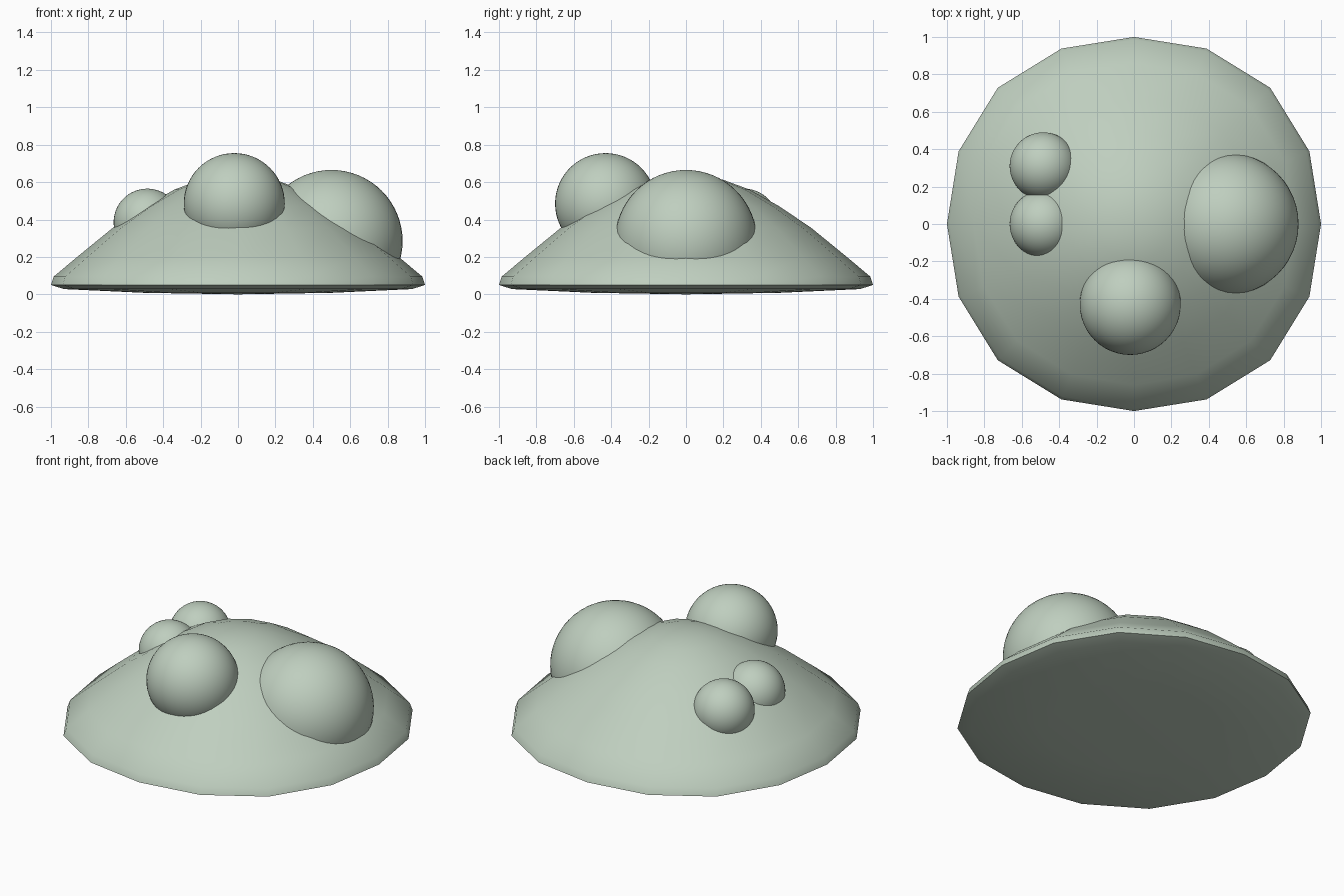
import bpy, bmesh, math

if "Cube" in bpy.data.objects:
    bpy.data.objects.remove(bpy.data.objects["Cube"])

sage = bpy.data.materials.new("sage_green")
sage.diffuse_color = (0.52, 0.62, 0.52, 1)
sage.use_nodes = True
sage.node_tree.nodes["Principled BSDF"].inputs["Base Color"].default_value = sage.diffuse_color


def finish(name, bm, angle):
    bmesh.ops.recalc_face_normals(bm, faces=bm.faces)
    me = bpy.data.meshes.new(name)
    bm.to_mesh(me)
    bm.free()
    me.materials.append(sage)
    ob = bpy.data.objects.new(name, me)
    bpy.context.collection.objects.link(ob)
    bpy.ops.object.select_all(action='DESELECT')
    ob.select_set(True)
    bpy.context.view_layer.objects.active = ob
    bpy.ops.object.shade_smooth_by_angle(angle=math.radians(angle))
    return ob


# Sixteen-sided cap: (radius, height) from the bottom centre up to the apex
SIDES = 16
profile = [(0.5, 0.008), (0.93, 0.028), (1.0, 0.05), (0.985, 0.095),
           (0.86, 0.2), (0.67, 0.355), (0.5, 0.47), (0.34, 0.56),
           (0.2, 0.612), (0.1, 0.632)]
bm = bmesh.new()
rings = []
for r, z in profile:
    ring = []
    for i in range(SIDES):
        a = 2 * math.pi * i / SIDES
        # the outline bulges slightly on the diagonals
        k = r * (1 + 0.03 * r * math.sin(2 * a) ** 2)
        ring.append(bm.verts.new((k * math.cos(a), k * math.sin(a), z)))
    rings.append(ring)
for lo, hi in zip(rings, rings[1:]):
    for i in range(SIDES):
        j = (i + 1) % SIDES
        bm.faces.new((lo[i], lo[j], hi[j], hi[i]))
for ring, z in ((rings[0], 0.0), (rings[-1], 0.638)):
    tip = bm.verts.new((0, 0, z))
    for i in range(SIDES):
        bm.faces.new((ring[i], ring[(i + 1) % SIDES], tip))
finish("cap", bm, 40)


# Round bumps set into the cap, trimmed so none shows through the underside
def bump(name, centre, radius):
    bm = bmesh.new()
    bmesh.ops.create_uvsphere(bm, u_segments=48, v_segments=32, radius=radius)
    bmesh.ops.translate(bm, verts=bm.verts, vec=centre)
    cut = bmesh.ops.bisect_plane(bm, geom=bm.verts[:] + bm.edges[:] + bm.faces[:],
                                 plane_co=(0, 0, 0.07), plane_no=(0, 0, 1),
                                 clear_inner=True)
    edges = [e for e in cut["geom_cut"] if isinstance(e, bmesh.types.BMEdge)]
    if edges:
        bmesh.ops.holes_fill(bm, edges=edges)
    finish(name, bm, 40)


bump("front_bump", (-0.02, -0.43, 0.485), 0.27)
bump("large_right_bump", (0.5, 0, 0.285), 0.38)
bump("small_left_bump_rear", (-0.485, 0.31, 0.385), 0.18)
bump("small_left_bump_middle", (-0.485, 0.0, 0.385), 0.18)
